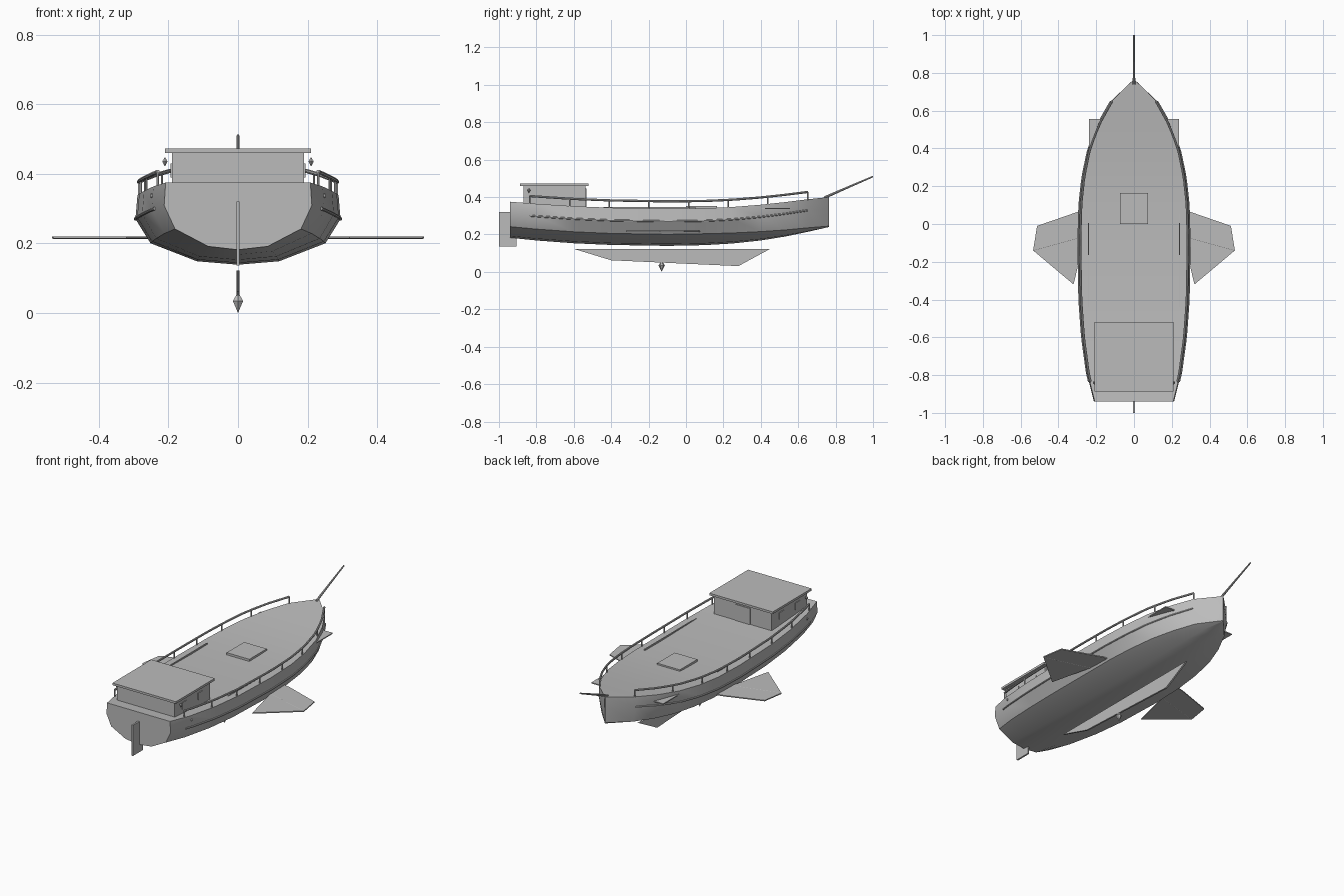
import bpy
import bmesh
from mathutils import Vector

cube = bpy.data.objects.get("Cube")
if cube:
    bpy.data.objects.remove(cube, do_unlink=True)

grey = bpy.data.materials.new("plain grey")
grey.use_nodes = True
grey.diffuse_color = (0.5, 0.5, 0.5, 1)
grey.node_tree.nodes["Principled BSDF"].inputs["Base Color"].default_value = (0.5, 0.5, 0.5, 1)


def add(name, bm, smooth=False):
    bmesh.ops.recalc_face_normals(bm, faces=bm.faces[:])
    mesh = bpy.data.meshes.new(name)
    bm.to_mesh(mesh)
    bm.free()
    mesh.materials.append(grey)
    ob = bpy.data.objects.new(name, mesh)
    bpy.context.collection.objects.link(ob)
    if smooth:
        bpy.ops.object.select_all(action="DESELECT")
        ob.select_set(True)
        bpy.context.view_layer.objects.active = ob
        bpy.ops.object.shade_smooth_by_angle()
    return ob


def box(name, lo, hi):
    lo, hi = Vector(lo), Vector(hi)
    bm = bmesh.new()
    bmesh.ops.create_cube(bm, size=1)
    bmesh.ops.scale(bm, vec=hi - lo, verts=bm.verts)
    bmesh.ops.translate(bm, vec=(lo + hi) / 2, verts=bm.verts)
    return add(name, bm)


def plate(name, points, offset):
    """Extrude a flat outline by the offset, centred on its plane."""
    bm = bmesh.new()
    off = Vector(offset)
    face = bm.faces.new([bm.verts.new(Vector(p) - off / 2) for p in points])
    new = bmesh.ops.extrude_face_region(bm, geom=[face])["geom"]
    bmesh.ops.translate(bm, vec=off, verts=[v for v in new if isinstance(v, bmesh.types.BMVert)])
    return add(name, bm)


def tube(name, points, radius, end_radius=None, sides=8):
    """Sweep a round section along a path, tapering to the end radius."""
    pts = [Vector(p) for p in points]
    end_radius = end_radius or radius
    bm = bmesh.new()
    rings = []
    for i, p in enumerate(pts):
        t = (pts[min(i + 1, len(pts) - 1)] - pts[max(i - 1, 0)]).normalized()
        side = t.cross(Vector((0, 0, 1)) if abs(t.z) < 0.9 else Vector((0, 1, 0))).normalized()
        up = side.cross(t)
        r = radius + (end_radius - radius) * i / (len(pts) - 1)
        bmc = bmesh.ops.create_circle(bm, segments=sides, radius=r)["verts"]
        for v in bmc:
            v.co = p + side * v.co.x + up * v.co.y
        rings.append(bmc)
    for a, b in zip(rings, rings[1:]):
        for i in range(sides):
            j = (i + 1) % sides
            bm.faces.new((a[i], a[j], b[j], b[i]))
    bm.faces.new(rings[0])
    bm.faces.new(rings[-1])
    return add(name, bm, True)


def crystal(name, centre, radius, up, down):
    bm = bmesh.new()
    ring = bmesh.ops.create_circle(bm, segments=6, radius=radius)["verts"]
    top, low = bm.verts.new((0, 0, up)), bm.verts.new((0, 0, -down))
    for i in range(6):
        for tip in (top, low):
            bm.faces.new((ring[i], ring[(i + 1) % 6], tip))
    bmesh.ops.translate(bm, vec=centre, verts=bm.verts)
    return add(name, bm)


# Hull lines: station y, half width, deck height, keel height, chine fullness
STATIONS = [
    (-0.94, 0.208, 0.375, 0.182, 1), (-0.8, 0.243, 0.364, 0.168, 1),
    (-0.6, 0.27, 0.351, 0.153, 1), (-0.4, 0.284, 0.343, 0.144, 1),
    (-0.1, 0.289, 0.338, 0.139, 1), (0.1, 0.284, 0.34, 0.143, 1),
    (0.25, 0.268, 0.347, 0.152, 0.93), (0.4, 0.237, 0.359, 0.168, 0.8),
    (0.53, 0.187, 0.373, 0.189, 0.62), (0.65, 0.12, 0.388, 0.214, 0.4),
    (0.765, 0.002, 0.4, 0.24, 0.1)]


def line(y):
    for a, b in zip(STATIONS, STATIONS[1:]):
        if y <= b[0]:
            t = (y - a[0]) / (b[0] - a[0])
            return [p + (q - p) * t for p, q in zip(a, b)]
    return STATIONS[-1]


# Hull: the same chined section lofted from transom to stem
SECTION = [(1, 1), (1.02, 0.66), (0.87, 0.31), (0.41, 0.05), (0, 0)]
bm = bmesh.new()
rows = []
for y, w, top, keel, full in STATIONS:
    half = [(w * x, y, keel + (top - keel) * z * (full if z < 0.5 else 1)) for x, z in SECTION]
    other = [(-x, yy, z) for x, yy, z in reversed(half[:-1])]
    rows.append([bm.verts.new(p) for p in half + other])
for a, b in zip(rows, rows[1:]):
    for i in range(len(a)):
        j = (i + 1) % len(a)
        bm.faces.new((a[i], a[j], b[j], b[i]))
bm.faces.new(rows[0])
bm.faces.new(rows[-1])
add("hull", bm, True)

# Cabin, door, roof and deck hatch
box("cabin", (-0.19, -0.87, 0.34), (0.19, -0.537, 0.462))
box("cabin_roof", (-0.21, -0.887, 0.46), (0.21, -0.52, 0.473))
box("cabin_door", (-0.05, -0.54, 0.345), (0.05, -0.533, 0.445))
box("deck_hatch", (-0.075, 0, 0.33), (0.075, 0.165, 0.352))

# Parts repeated on both sides
RAIL_Y = [-0.835 + i * 1.485 / 28 for i in range(29)]
for s, side in ((1, "left"), (-1, "right")):
    rail, strake = [], []
    for y in RAIL_Y:
        _, w, top, keel, _ = line(y)
        rail.append((s * (w - 0.004), y, top + 0.039))
        strake.append((s * w * 1.02, y, keel + (top - keel) * 0.66))
    tube(side + "_handrail", rail, 0.006)
    tube(side + "_rubbing_strake", strake, 0.005)
    for i in range(0, 29, 4):
        x, y, z = rail[i]
        tube(side + "_rail_post", [(x, y, z - 0.045), (x, y, z)], 0.004, sides=6)

    # Swept side fin with a central batten
    fin = [(0.25, 0.075), (0.296, 0.065), (0.513, -0.01), (0.534, -0.14), (0.32, -0.32), (0.26, -0.07)]
    plate(side + "_side_fin", [(s * x, y, 0.217) for x, y in fin], (0, 0, 0.006))
    tube(side + "_fin_batten", [(s * 0.26, -0.065, 0.217), (s * 0.532, -0.14, 0.217)], 0.0035, sides=6)

    # Small bow plate, deck strip, stern peg, lantern and windows
    xs = sorted((s * 0.12, s * 0.238))
    box(side + "_bow_plate", (xs[0], 0.34, 0.336), (xs[1], 0.555, 0.342))
    xs = sorted((s * 0.237, s * 0.243))
    box(side + "_deck_strip", (xs[0], -0.44, 0.33), (xs[1], 0.05, 0.347))
    tube(side + "_stern_peg", [(s * 0.23, -0.79, 0.337), (s * 0.252, -0.79, 0.337)], 0.006)
    crystal(side + "_lantern", (s * 0.21, -0.84, 0.436), 0.009, 0.012, 0.015)
    xs = sorted((s * 0.188, s * 0.194))
    for y in (-0.78, -0.63):
        box(side + "_cabin_window", (xs[0], y - 0.022, 0.39), (xs[1], y + 0.022, 0.43))

# Keel fin with its hanging crystal, rudder and bowsprit
keel_line = [(-0.6, 0.123), (0.45, 0.123), (0.28, 0.031), (-0.4, 0.062)]
plate("keel_fin", [(0, y, z) for y, z in keel_line], (0.01, 0, 0))
crystal("keel_crystal", (0, -0.13, 0.035), 0.017, 0.025, 0.035)
box("rudder", (-0.005, -1, 0.137), (0.005, -0.905, 0.32))
tube("bowsprit", [(0, 0.74, 0.397), (0, 0.87, 0.454), (0, 1, 0.51)], 0.007, 0.004)
